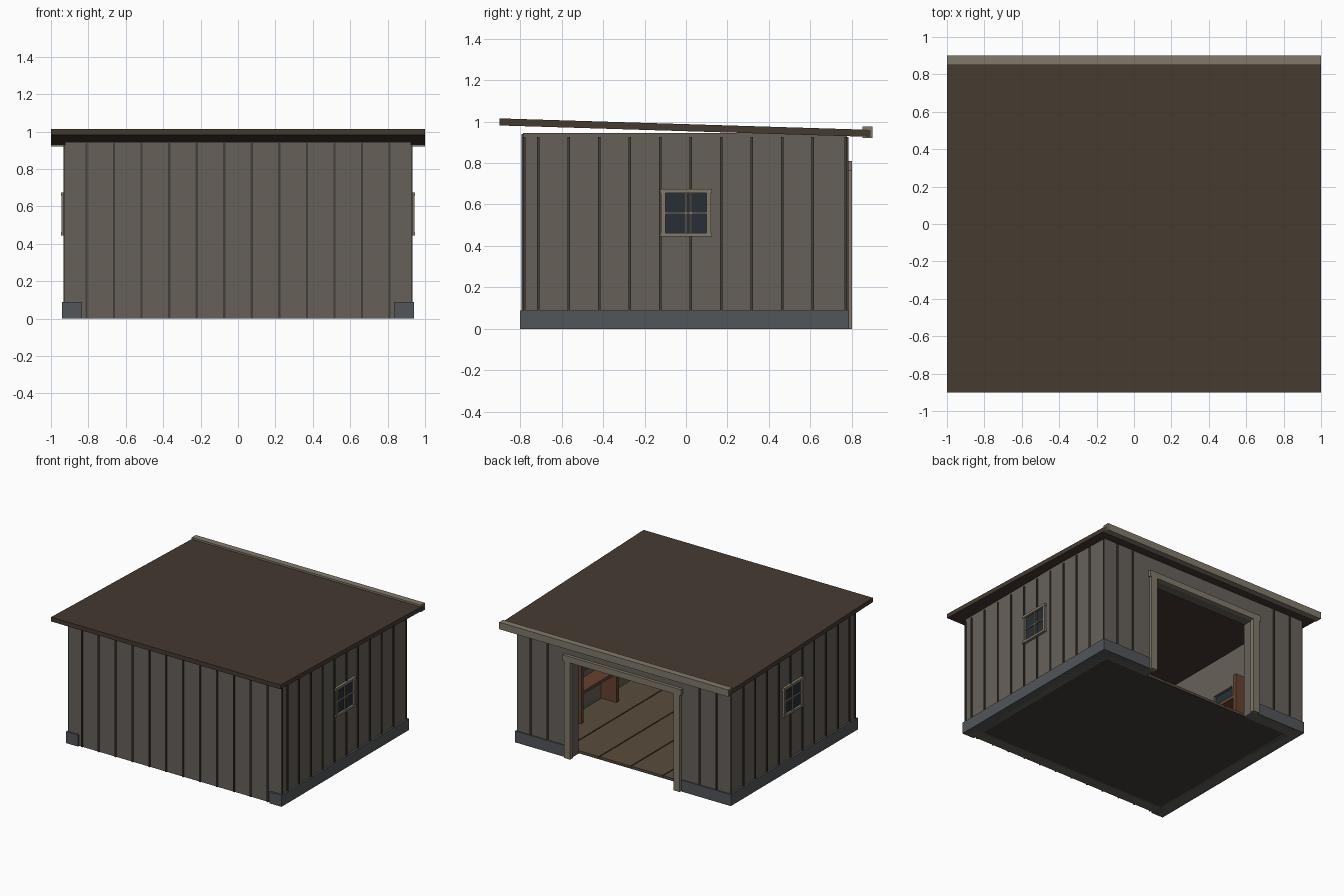
import bpy, bmesh
from mathutils import Vector

if "Cube" in bpy.data.objects:
    bpy.data.objects.remove(bpy.data.objects["Cube"])


def material(name, rgb):
    m = bpy.data.materials.new(name)
    m.diffuse_color = (*rgb, 1)
    m.use_nodes = True
    m.node_tree.nodes["Principled BSDF"].inputs["Base Color"].default_value = m.diffuse_color
    return m


WALL = material("weathered_wood", (0.135, 0.118, 0.10))
BATTEN = material("dark_batten", (0.055, 0.048, 0.04))
ROOF = material("roof_brown", (0.06, 0.042, 0.03))
TRIM = material("pale_trim", (0.22, 0.19, 0.145))
STONE = material("plinth_grey", (0.085, 0.092, 0.1))
GLASS = material("window_glass", (0.02, 0.028, 0.036))
FLOOR = material("floor_plank", (0.10, 0.075, 0.045))
SHELF = material("shelf_wood", (0.13, 0.055, 0.03))


def boxes(name, spans, mat):
    """One object made of boxes, each given as (x0, x1, y0, y1, z0, z1)."""
    bm = bmesh.new()
    for x0, x1, y0, y1, z0, z1 in spans:
        verts = bmesh.ops.create_cube(bm, size=1)["verts"]
        lo, hi = Vector((x0, y0, z0)), Vector((x1, y1, z1))
        for v in verts:
            v.co = [lo[i] + (v.co[i] + 0.5) * (hi[i] - lo[i]) for i in range(3)]
    mesh = bpy.data.meshes.new(name)
    bm.to_mesh(mesh)
    bm.free()
    mesh.materials.append(mat)
    ob = bpy.data.objects.new(name, mesh)
    bpy.context.collection.objects.link(ob)
    return ob


def mirrored(spans):
    """Adds the copy on the other side of x = 0."""
    return spans + [(-b, -a, *rest) for a, b, *rest in spans]


X, YF, YB, T, H = 0.925, -0.785, 0.775, 0.09, 0.945
XI = X - T
DOOR_X, DOOR_Z = 0.46, 0.765
WY, W0, W1 = 0.10, 0.46, 0.655

# Walls, with openings left for the windows and the door
boxes("front_wall", [(-X, X, YF, YF + T, 0, H)], WALL)
boxes("side_walls", mirrored([
    (XI, X, YF + T, -WY, 0, H), (XI, X, WY, YB - T, 0, H),
    (XI, X, -WY, WY, 0, W0), (XI, X, -WY, WY, W1, H)]), WALL)
boxes("back_wall", mirrored([(DOOR_X, X, YB - T, YB, 0, 0.935)])
      + [(-DOOR_X, DOOR_X, YB - T, YB, DOOR_Z, 0.935)], WALL)

# Battens
xs = [-0.81 + i * 0.1473 for i in range(12)]
ys = [-0.712 + i * 0.147 for i in range(10)]
w, p = 0.006, 0.008
boxes("front_battens", [(x - w, x + w, YF - p, YF, 0, 0.94) for x in xs], BATTEN)
boxes("back_battens", [(x - w, x + w, YB, YB + p, 0.09, 0.925)
                       for x in xs if abs(x) > 0.54], BATTEN)
boxes("side_battens", mirrored([(X, X + p, y - w, y + w, 0.09, 0.925)
                                for y in ys + [YF + w, YB - w]]), BATTEN)

# Plinth on the sides and either side of the door
boxes("plinth", mirrored([
    (XI, 0.94, -0.8, 0.785, 0, 0.09),
    (0.51, XI, YB - T, 0.785, 0, 0.09)]), STONE)

# Floor planks
n = 6
pw = 2 * XI / n
boxes("floor_planks", [(-XI + i * pw + 0.004, -XI + (i + 1) * pw - 0.004,
                        YF + T, YB - T, 0.012, 0.026) for i in range(n)], FLOOR)
boxes("floor_base", [(-XI, XI, YF + T, YB - T, 0.005, 0.018)], BATTEN)

# Sloping roof slab and fascia
roof = boxes("roof", [(-1, 1, -0.9, 0.89, 0, 0.034)], ROOF)
for v in roof.data.vertices:
    v.co.z += 0.981 - (v.co.y + 0.9) * 0.0308
boxes("roof_fascia", [(-0.999, 0.999, 0.85, 0.9, 0.92, 0.975)], TRIM)

# Door frame
boxes("door_frame", mirrored([(0.45, 0.505, 0.765, 0.8, 0, 0.79)])
      + [(-0.515, 0.515, 0.765, 0.8, 0.762, 0.81)], TRIM)

# Windows on both sides
boxes("window_glass", mirrored([(XI + 0.02, X + 0.004, -WY, WY, W0, W1)]), GLASS)
boxes("window_frame", mirrored([
    (X, 0.943, -0.12, -WY, 0.45, 0.67), (X, 0.943, WY, 0.12, 0.45, 0.67),
    (X, 0.946, -0.125, 0.125, 0.655, 0.675),
    (X, 0.946, -0.125, 0.125, 0.445, 0.462),
    (X, 0.938, -0.005, 0.005, W0, W1),
    (X, 0.938, -WY, WY, 0.553, 0.563)]), TRIM)

# Shelf units along the inner side walls
boxes("shelf_units", mirrored(
    [(0.70, XI, y - 0.015, y + 0.015, 0.026, 0.62) for y in (-0.15, 0.29)]
    + [(0.70, XI, -0.15, 0.29, z, z + 0.025) for z in (0.25, 0.43)]), SHELF)
